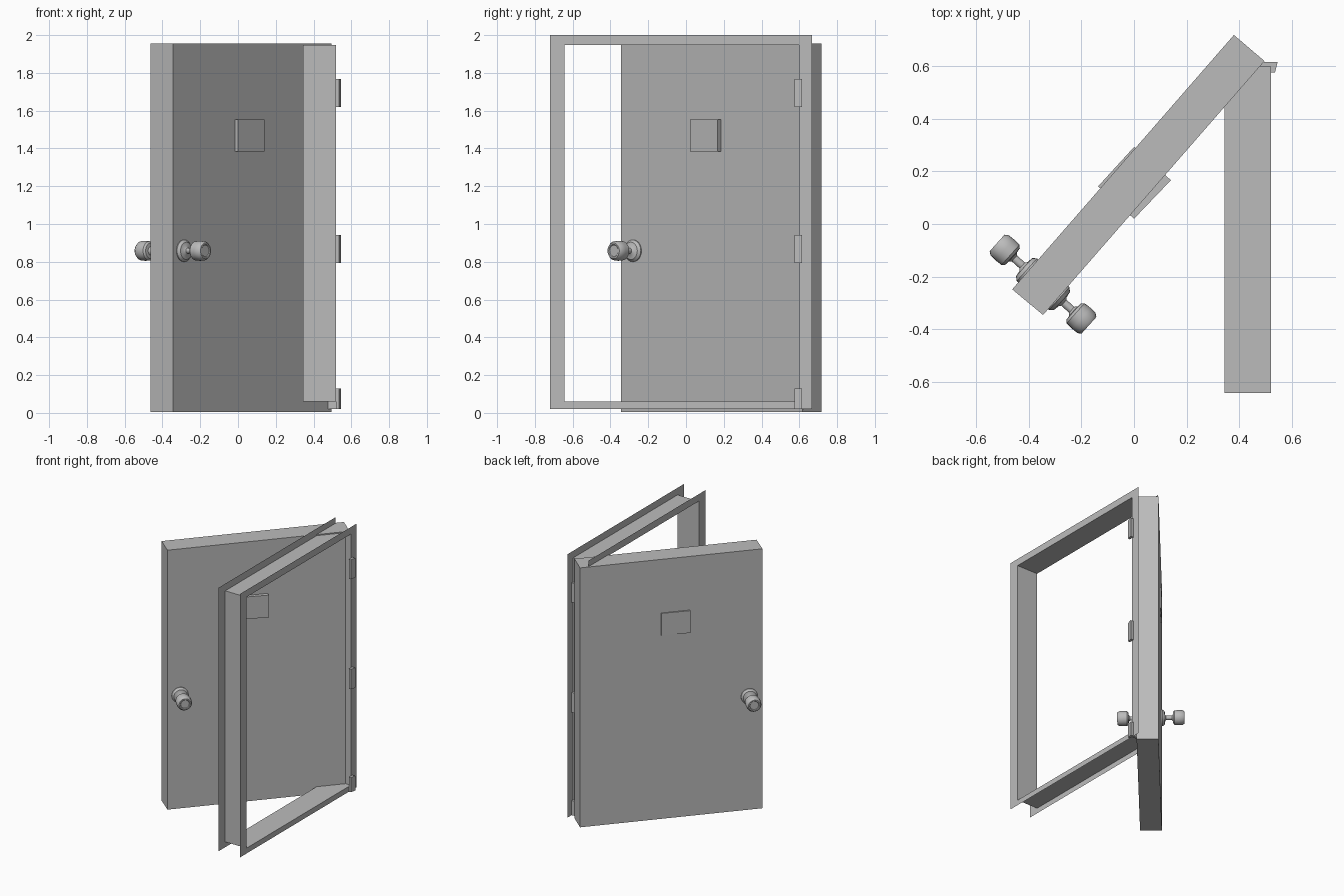
import bpy, bmesh, math
from mathutils import Vector, Matrix

cube = bpy.data.objects.get("Cube")
if cube:
    bpy.data.objects.remove(cube, do_unlink=True)

grey = bpy.data.materials.new("plain_grey")
grey.use_nodes = True
GREY = (0.5, 0.5, 0.5, 1)
grey.diffuse_color = GREY
grey.node_tree.nodes["Principled BSDF"].inputs["Base Color"].default_value = GREY


def finish(name, bm, fix_normals=True):
    if fix_normals:
        bmesh.ops.recalc_face_normals(bm, faces=bm.faces)
    mesh = bpy.data.meshes.new(name)
    bm.to_mesh(mesh)
    bm.free()
    mesh.materials.append(grey)
    obj = bpy.data.objects.new(name, mesh)
    bpy.context.collection.objects.link(obj)
    return obj


def prism(name, outline, z0, z1):
    """Extrude a plan outline from z0 to z1."""
    bm = bmesh.new()
    face = bm.faces.new([bm.verts.new((x, y, z0)) for x, y in outline])
    ext = bmesh.ops.extrude_face_region(bm, geom=[face])
    verts = [v for v in ext["geom"] if isinstance(v, bmesh.types.BMVert)]
    bmesh.ops.translate(bm, verts=verts, vec=(0, 0, z1 - z0))
    return finish(name, bm)


# Door frame: a thin folded sheet, a rectangular sleeve with a flange each side
def ring(bm, x, y0, y1, z0, z1):
    return [bm.verts.new((x, y, z)) for y, z in ((y0, z0), (y1, z0), (y1, z1), (y0, z1))]


bm = bmesh.new()
outer, inner = (-0.72, 0.667, 0.02, 2.0), (-0.642, 0.597, 0.06, 1.947)
rings = [ring(bm, x, *size) for x, size in
         ((0.343, outer), (0.343, inner), (0.52, inner), (0.52, outer))]
for a, b in zip(rings, rings[1:]):
    for i in range(4):
        j = (i + 1) % 4
        bm.faces.new((a[i], a[j], b[j], b[i]))
finish("door_frame", bm)

# Open door leaf
prism("door_leaf", [(-0.462, -0.248), (-0.345, -0.345), (0.495, 0.618), (0.379, 0.717)],
      0.005, 1.955)

# Viewing hatch block, set slightly askew through the leaf
prism("viewing_hatch", [(0.0, 0.02), (0.14, 0.166), (0.0, 0.292), (-0.136, 0.143)],
      1.385, 1.552)

# Hinges
leaf_plan = [(0.457, 0.615), (0.545, 0.615), (0.535, 0.575),
             (0.52, 0.575), (0.52, 0.597), (0.457, 0.597)]
for name, z0, z1 in (("bottom", 0.02, 0.13), ("middle", 0.793, 0.943), ("top", 1.62, 1.767)):
    prism(name + "_hinge", leaf_plan, z0, z1)

# Door knobs: one lathed profile (radius, distance from the leaf centre) on each side
profile = [(0, 0.06), (0.058, 0.06), (0.058, 0.082), (0.046, 0.096), (0.022, 0.1),
           (0.015, 0.106), (0.015, 0.146), (0.024, 0.154), (0.042, 0.156), (0.051, 0.166),
           (0.053, 0.195), (0.051, 0.222), (0.042, 0.234), (0.034, 0.234), (0.03, 0.23), (0, 0.23)]
axis = Vector((0.745, -0.667, 0))
for name, side in (("front_knob", 1), ("back_knob", -1)):
    bm = bmesh.new()
    verts = [bm.verts.new((r, 0, h)) for r, h in profile]
    edges = [bm.edges.new(pair) for pair in zip(verts, verts[1:])]
    bmesh.ops.spin(bm, geom=verts + edges, cent=(0, 0, 0), axis=(0, 0, 1),
                   angle=math.tau, steps=24)
    bmesh.ops.remove_doubles(bm, verts=bm.verts, dist=0.0005)
    turn = (axis * side).to_track_quat("Z", "Y").to_matrix().to_4x4()
    bm.transform(Matrix.Translation((-0.345, -0.228, 0.858)) @ turn)
    knob = finish(name, bm)
    bpy.ops.object.select_all(action="DESELECT")
    knob.select_set(True)
    bpy.context.view_layer.objects.active = knob
    bpy.ops.object.shade_smooth_by_angle(angle=math.radians(35))
